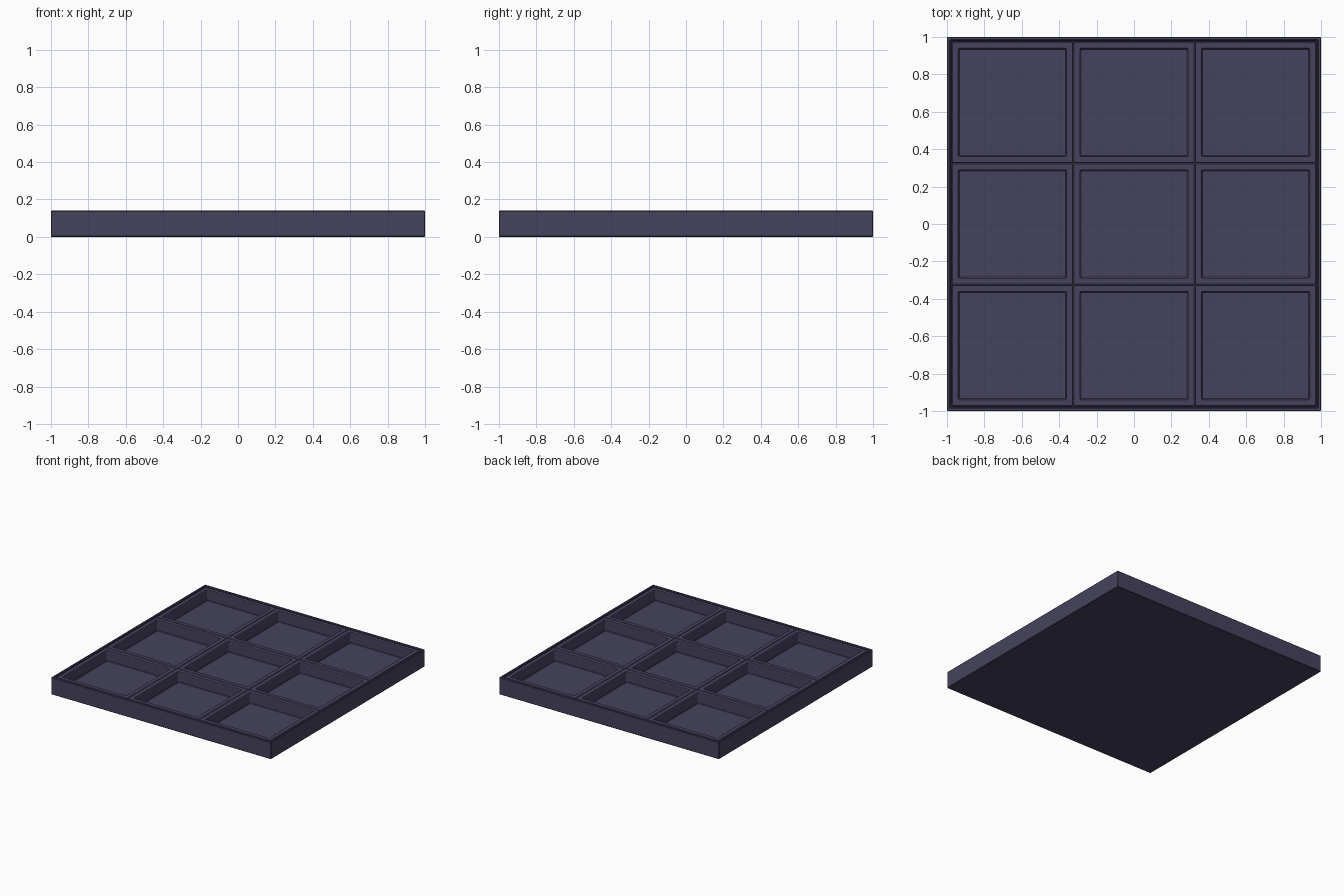
import bpy
import bmesh
from mathutils import Matrix

if "Cube" in bpy.data.objects:
    bpy.data.objects.remove(bpy.data.objects["Cube"])

HEIGHT = 0.14
CELL = 0.65

mat = bpy.data.materials.new("dark_slate_violet")
mat.diffuse_color = (0.06, 0.055, 0.11, 1.0)
mat.use_nodes = True
mat.node_tree.nodes["Principled BSDF"].inputs["Base Color"].default_value = mat.diffuse_color


def hollow_box(name, center, size, z0, z1, wall, floor_z, bevel, corner=0.0):
    """Square box whose top is inset by `wall` and sunk to `floor_z`."""
    bm = bmesh.new()
    m = (Matrix.Translation((center[0], center[1], (z0 + z1) / 2))
         @ Matrix.Diagonal((size, size, z1 - z0, 1)))
    bmesh.ops.create_cube(bm, size=1, matrix=m)
    top = max(bm.faces, key=lambda f: f.calc_center_median().z)
    bmesh.ops.inset_region(bm, faces=[top], thickness=wall)
    floor = bmesh.ops.extrude_discrete_faces(bm, faces=[top])["faces"][0]
    for v in floor.verts:
        v.co.z = floor_z
    # Soften the upright corners inside the pocket
    if corner:
        edges = [e for v in floor.verts for e in v.link_edges
                 if e.other_vert(v).co.z > floor_z + 0.01]
        bmesh.ops.bevel(bm, geom=edges, offset=corner, segments=3,
                        profile=0.5, affect='EDGES')
    bmesh.ops.recalc_face_normals(bm, faces=bm.faces[:])
    me = bpy.data.meshes.new(name)
    bm.to_mesh(me)
    bm.free()
    me.materials.append(mat)
    ob = bpy.data.objects.new(name, me)
    bpy.context.collection.objects.link(ob)
    b = ob.modifiers.new("edge_bevel", 'BEVEL')
    b.width = bevel
    b.segments = 1
    b.limit_method = 'ANGLE'
    b.angle_limit = 0.9
    return ob


# Outer tray with thin rim
hollow_box("tray_frame", (0, 0), 2.0, 0.0, HEIGHT, 0.025, 0.04, 0.004)

# Nine pocketed cells filling the tray
for row in range(3):
    for col in range(3):
        hollow_box(f"cell_{row}_{col}", ((col - 1) * CELL, (row - 1) * CELL),
                   CELL - 0.001, 0.03, HEIGHT - 0.004, 0.0525, 0.048,
                   0.004, corner=0.01)
